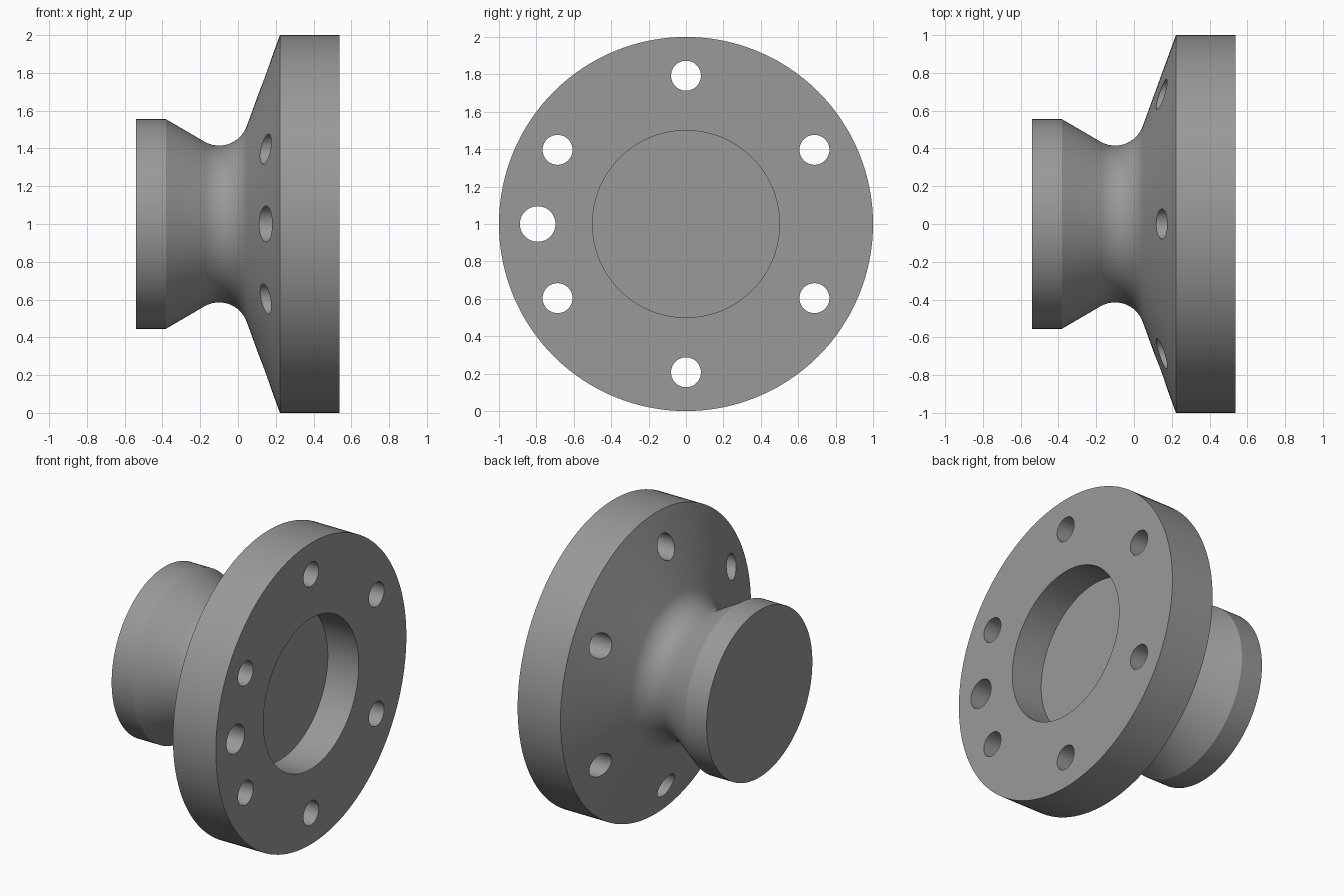
import bpy, bmesh
from math import sin, cos, radians, pi

if "Cube" in bpy.data.objects:
    bpy.data.objects.remove(bpy.data.objects["Cube"])

SEG = 128
AXIS_Z = 1.0

# Turned profile (x, radius): hub rim, taper, fillet neck, cone, flange, recess
R, neck_x, neck_r = 0.155, -0.10, 0.415
profile = [(-0.54, 0), (-0.54, 0.555), (-0.382, 0.555)]
for i in range(17):
    a = radians(-30 + 100 * i / 16)
    profile.append((neck_x + R * sin(a), neck_r + R * (1 - cos(a))))
profile += [(0.222, 1.0), (0.537, 1.0), (0.537, 0.5), (0.31, 0.5), (0.31, 0)]

# Flange body, spun about the x axis
bm = bmesh.new()
verts = [bm.verts.new((x, 0, AXIS_Z + r)) for x, r in profile]
edges = [bm.edges.new(p) for p in zip(verts, verts[1:])]
bmesh.ops.spin(bm, geom=verts + edges, cent=(0, 0, AXIS_Z), axis=(1, 0, 0),
               angle=2 * pi, steps=SEG, use_duplicate=False)
bmesh.ops.remove_doubles(bm, verts=bm.verts, dist=1e-5)
bmesh.ops.recalc_face_normals(bm, faces=bm.faces)
mesh = bpy.data.meshes.new("flange_hub")
bm.to_mesh(mesh)
bm.free()
hub = bpy.data.objects.new("flange_hub", mesh)
bpy.context.collection.objects.link(hub)

# Dark grey metal
metal = bpy.data.materials.new("dark_metal")
metal.diffuse_color = (0.32, 0.32, 0.32, 1)
metal.use_nodes = True
metal.node_tree.nodes["Principled BSDF"].inputs["Base Color"].default_value = metal.diffuse_color
mesh.materials.append(metal)


# Through holes parallel to the axis
def drill(angle, radius):
    a = radians(angle)
    bpy.ops.mesh.primitive_cylinder_add(
        vertices=48, radius=radius, depth=1.0, rotation=(0, pi / 2, 0),
        location=(0.4, 0.793 * cos(a), AXIS_Z + 0.793 * sin(a)))
    cutter = bpy.context.object
    cutter.name = "hole_cutter"
    cutter.hide_render = True
    cutter.data.materials.append(metal)
    mod = hub.modifiers.new("hole", 'BOOLEAN')
    mod.operation = 'DIFFERENCE'
    mod.solver = 'EXACT'
    mod.object = cutter
    bpy.context.view_layer.objects.active = hub
    bpy.ops.object.modifier_apply(modifier=mod.name)
    bpy.data.objects.remove(cutter)


# Six bolt holes and one larger locating hole
for k in range(6):
    drill(30 + 60 * k, 0.08)
drill(180, 0.095)

bpy.ops.object.select_all(action='DESELECT')
hub.select_set(True)
bpy.context.view_layer.objects.active = hub
bpy.ops.object.shade_smooth_by_angle(angle=radians(20))
